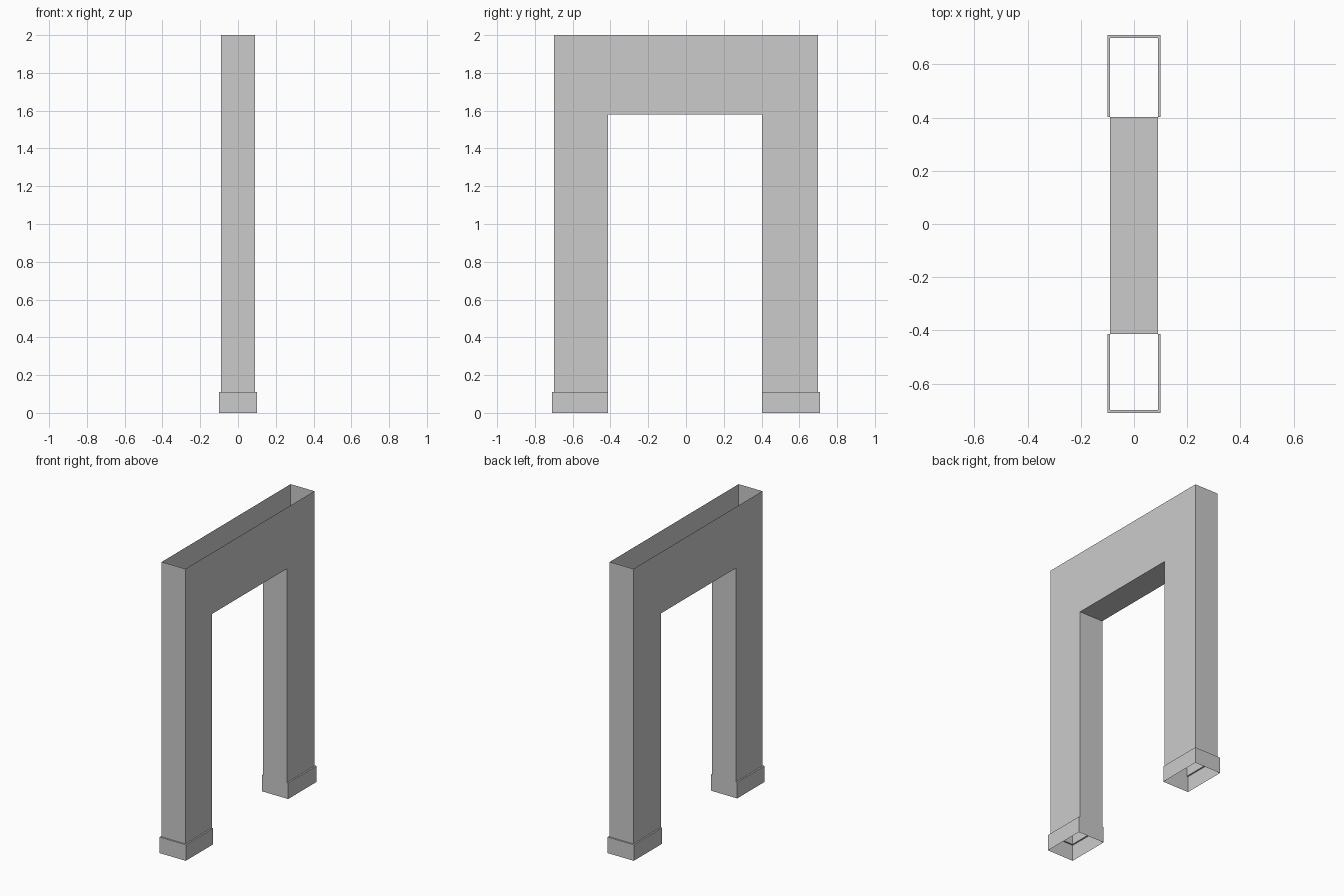
import bpy
import bmesh

cube = bpy.data.objects.get("Cube")
if cube:
    bpy.data.objects.remove(cube, do_unlink=True)

# One plain grey for the whole frame
grey = bpy.data.materials.new("plain_grey")
grey.use_nodes = True
colour = (0.6, 0.6, 0.6, 1)
grey.diffuse_color = colour
grey.node_tree.nodes["Principled BSDF"].inputs["Base Color"].default_value = colour

LEG_X, BASE_X = 0.09, 0.10
HEIGHT, SOFFIT, BASE_TOP = 2.0, 1.58, 0.11
OUTER, BASE_OUTER = 0.70, 0.71
FRONT_INNER, BACK_INNER = -0.413, 0.402


def finish(name, bm):
    bmesh.ops.remove_doubles(bm, verts=bm.verts, dist=0.0001)
    mesh = bpy.data.meshes.new(name)
    bm.to_mesh(mesh)
    bm.free()
    mesh.materials.append(grey)
    obj = bpy.data.objects.new(name, mesh)
    bpy.context.collection.objects.link(obj)


def rectangle(bm, half_x, y0, y1, z):
    corners = [(-half_x, y0), (half_x, y0), (half_x, y1), (-half_x, y1)]
    return [bm.verts.new((x, y, z)) for x, y in corners]


# Hollow portal: side outline extruded across x, open on top and under the legs
outline = [(-OUTER, BASE_TOP), (FRONT_INNER, BASE_TOP), (FRONT_INNER, SOFFIT),
           (BACK_INNER, SOFFIT), (BACK_INNER, BASE_TOP), (OUTER, BASE_TOP),
           (OUTER, HEIGHT), (-OUTER, HEIGHT)]
bm = bmesh.new()
right = [bm.verts.new((-LEG_X, y, z)) for y, z in outline]
left = [bm.verts.new((LEG_X, y, z)) for y, z in outline]
bm.faces.new(left)
bm.faces.new(right[::-1])
open_edges = {(BASE_TOP, BASE_TOP), (HEIGHT, HEIGHT)}
for i in range(len(outline)):
    j = (i + 1) % len(outline)
    if (outline[i][1], outline[j][1]) not in open_edges:
        bm.faces.new((right[i], right[j], left[j], left[i]))
finish("portal_frame", bm)

# Open plinth sleeves, with a narrow ledge on the three outer sides
for name, inner, side in (("front_plinth", FRONT_INNER, -1),
                          ("back_plinth", BACK_INNER, 1)):
    base_y = sorted((inner, side * BASE_OUTER))
    leg_y = sorted((inner, side * OUTER))
    bm = bmesh.new()
    bottom = rectangle(bm, BASE_X, *base_y, 0)
    top = rectangle(bm, BASE_X, *base_y, BASE_TOP)
    hole = rectangle(bm, LEG_X, *leg_y, BASE_TOP)
    flush = 2 if side < 0 else 0
    for i in range(4):
        j = (i + 1) % 4
        bm.faces.new((bottom[i], bottom[j], top[j], top[i]))
        if i != flush:
            bm.faces.new((top[i], top[j], hole[j], hole[i]))
    finish(name, bm)
